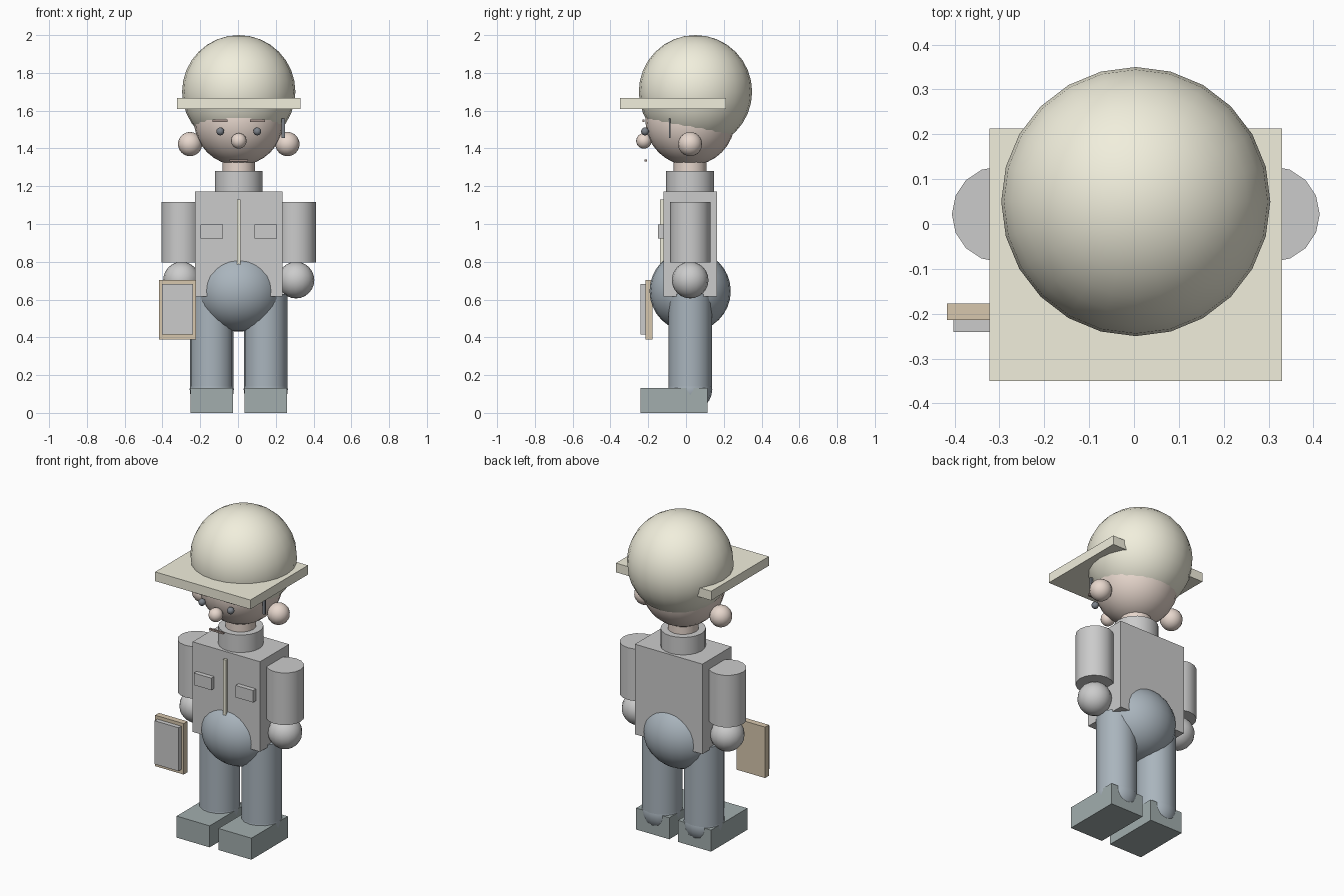
import bpy
import math

if "Cube" in bpy.data.objects:
    bpy.data.objects.remove(bpy.data.objects["Cube"])

CX, CY = 0.004, 0.022   # body axis


def material(name, rgb):
    m = bpy.data.materials.new(name)
    m.diffuse_color = (*rgb, 1)
    m.use_nodes = True
    m.node_tree.nodes["Principled BSDF"].inputs["Base Color"].default_value = m.diffuse_color
    return m


CREAM = material("cream", (0.88, 0.86, 0.72))
SKIN = material("skin", (0.80, 0.68, 0.61))
BLUE = material("slate_blue", (0.40, 0.46, 0.51))
SHOE = material("dark_green_grey", (0.36, 0.42, 0.42))
WOOD = material("board_brown", (0.68, 0.57, 0.42))
PAPER = material("paper_white", (0.88, 0.88, 0.86))
DARK = material("dark", (0.20, 0.22, 0.25))
BROWN = material("brown", (0.36, 0.28, 0.25))
TRIM = material("trim", (0.74, 0.77, 0.77))


def finish(name, mat):
    ob = bpy.context.object
    ob.name = name
    bpy.ops.object.transform_apply(location=False, rotation=False, scale=True)
    bpy.ops.object.shade_smooth_by_angle(angle=math.radians(40))
    if mat:
        ob.data.materials.append(mat)
    return ob


def box(name, x, y, z, mat=None):
    """Box from (min, max) ranges."""
    r = (x, y, z)
    bpy.ops.mesh.primitive_cube_add(size=1, location=[(a + b) / 2 for a, b in r])
    bpy.context.object.scale = [b - a for a, b in r]
    return finish(name, mat)


def ball(name, centre, radius, mat=None, segs=16, rings=12):
    """Sphere, or ellipsoid when radius is a triple."""
    bpy.ops.mesh.primitive_uv_sphere_add(segments=segs, ring_count=rings, radius=1, location=centre)
    bpy.context.object.scale = radius if isinstance(radius, tuple) else (radius,) * 3
    return finish(name, mat)


def post(name, x, y, z, radius, mat=None, segs=16):
    """Upright cylinder over a z range."""
    bpy.ops.mesh.primitive_cylinder_add(vertices=segs, radius=radius, depth=z[1] - z[0],
                                        location=(x, y, (z[0] + z[1]) / 2))
    return finish(name, mat)


def span(s, a, b):
    """Mirror an x range about the body axis."""
    return tuple(sorted((CX + s * a, CX + s * b)))


# Hard hat
ball("hat_dome", (CX, 0.05, 1.70), 0.30, CREAM, 24, 16)
box("hat_brim", (CX - 0.326, CX + 0.326), (-0.35, 0.213), (1.61, 1.667), CREAM)

# Head and neck
ball("head", (CX, CY, 1.547), 0.237, SKIN, 24, 16)
ball("nose", (CX, -0.223, 1.44), 0.041, SKIN)
box("mouth", (CX - 0.049, CX + 0.049), (-0.219, -0.207), (1.33, 1.341), BROWN)
box("headset_stem", (0.231, 0.248), (-0.091, -0.081), (1.455, 1.558), DARK)
post("neck", CX, CY, (1.22, 1.34), 0.087, SKIN)

# Torso
box("torso", (CX - 0.231, CX + 0.231), (-0.12, 0.164), (0.615, 1.172))
post("collar", CX, CY, (1.15, 1.28), 0.127, None, 20)
box("zip", (CX - 0.009, CX + 0.009), (-0.138, -0.115), (0.72, 1.13), CREAM)
ball("hips", (CX, CY, 0.645), (0.23, 0.215, 0.215), BLUE, 24, 16)

# Paired parts
for side, s in (("left", -1), ("right", 1)):
    ball(f"{side}_ear", (CX + s * 0.258, CY, 1.423), 0.064, SKIN)
    ball(f"{side}_eye", (CX + s * 0.098, -0.217, 1.49), 0.021, DARK, 12, 8)
    box(f"{side}_brow", span(s, 0.06, 0.14), (-0.231, -0.219), (1.541, 1.554), BROWN)
    box(f"{side}_pocket", span(s, 0.083, 0.203), (-0.148, -0.115), (0.923, 0.997), TRIM)
    post(f"{side}_sleeve", CX + s * 0.303, CY, (0.795, 1.117), 0.107)
    ball(f"{side}_glove", (CX + s * 0.303, CY, 0.703), 0.097)
    post(f"{side}_leg", CX + s * 0.143, CY, (0.11, 0.63), 0.115, BLUE)
    ball(f"{side}_ankle", (CX + s * 0.143, CY, 0.125), 0.117, BLUE)
    box(f"{side}_shoe", span(s, 0.03, 0.256), (-0.24, 0.115), (0, 0.133), SHOE)

# Clipboard
box("clipboard", (-0.417, -0.222), (-0.214, -0.177), (0.388, 0.703), WOOD)
box("clipboard_paper", (-0.402, -0.238), (-0.241, -0.21), (0.415, 0.683), PAPER)
